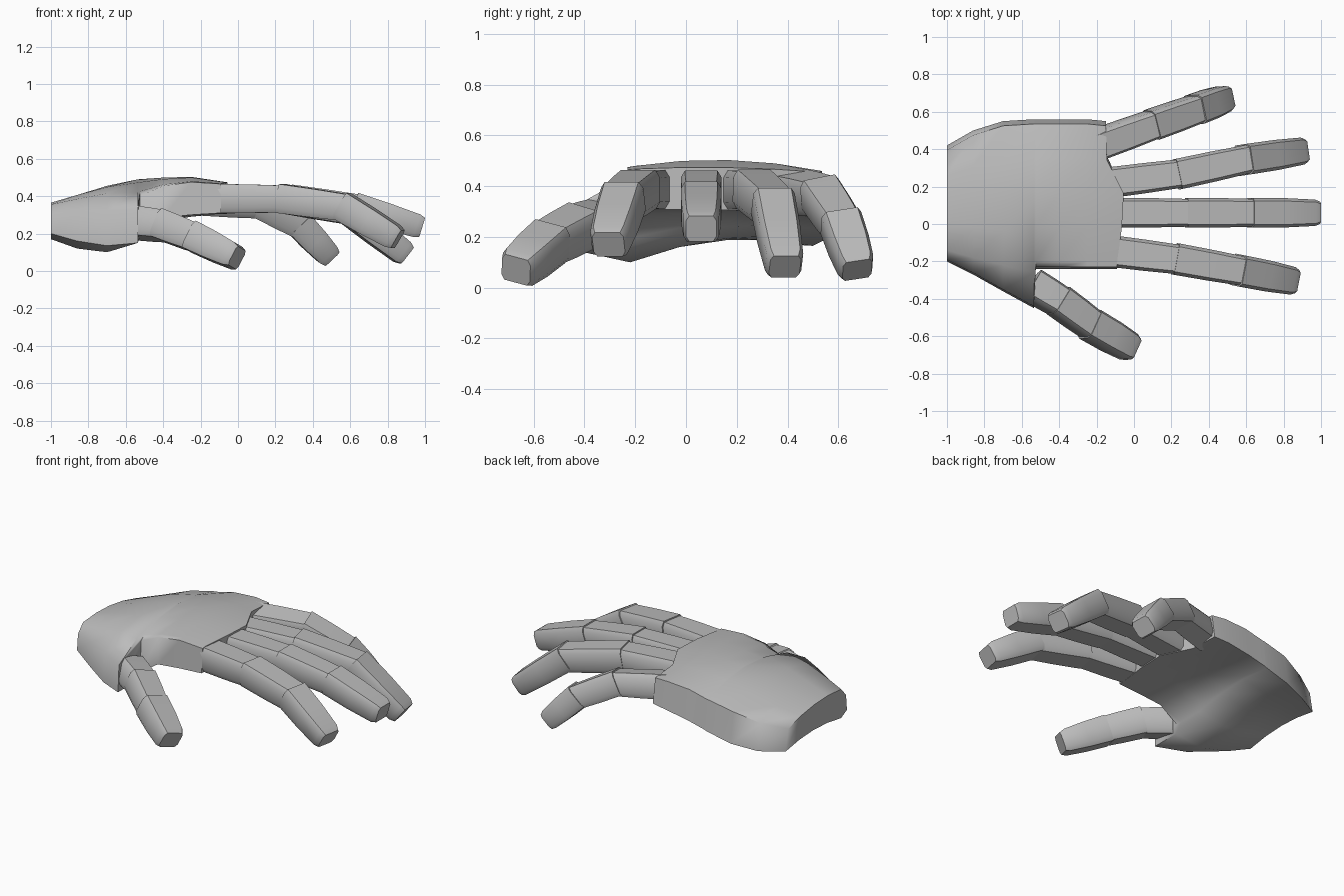
import bpy, math
from mathutils import Vector, Matrix

cube = bpy.data.objects.get("Cube")
if cube:
    bpy.data.objects.remove(cube, do_unlink=True)

grey = bpy.data.materials.new("plain_grey")
grey.use_nodes = True
grey.diffuse_color = (0.5, 0.5, 0.5, 1)
grey.node_tree.nodes["Principled BSDF"].inputs["Base Color"].default_value = (0.5, 0.5, 0.5, 1)


def loft(name, rings, angle):
    """Skin a list of equal point rings into a closed solid."""
    n = len(rings[0])
    verts = [p for ring in rings for p in ring]
    faces = []
    # end caps as strips between the two halves of the ring
    for start in (0, len(verts) - n):
        for i in range(n // 2 - 1):
            faces.append(tuple(start + k for k in (i, i + 1, n - 2 - i, n - 1 - i)))
    for r in range(len(rings) - 1):
        for i in range(n):
            j = (i + 1) % n
            faces.append((r * n + i, r * n + j, (r + 1) * n + j, (r + 1) * n + i))
    mesh = bpy.data.meshes.new(name)
    mesh.from_pydata(verts, [], faces)
    mesh.materials.append(grey)
    obj = bpy.data.objects.new(name, mesh)
    bpy.context.collection.objects.link(obj)
    bpy.ops.object.select_all(action='DESELECT')
    obj.select_set(True)
    bpy.context.view_layer.objects.active = obj
    # consistent outward normals
    bpy.ops.object.mode_set(mode='EDIT')
    bpy.ops.mesh.select_all(action='SELECT')
    bpy.ops.mesh.normals_make_consistent(inside=False)
    bpy.ops.object.mode_set(mode='OBJECT')
    bpy.ops.object.shade_smooth_by_angle(angle=math.radians(angle))
    return obj


STEPS = (0, 0.25, 0.5, 0.75, 1)
KNUCKLE_X = (-0.09, -0.09, -0.065, -0.055, -0.145, -0.15)


def palm_ring(x, edge, crest, back, dome, arch):
    """edge: thumb-side rim, crest: ridge beside it, back: outer rim; each (y, top z, bottom z)."""
    xs = x if isinstance(x, tuple) else (x,) * 6
    top = [(xs[0], edge[0] + 0.01, edge[1])]
    bottom = [(xs[0], edge[0], edge[2])]
    for t, px in zip(STEPS, xs[1:]):
        bulge = 1 - (2 * t - 1) ** 2
        y, zt, zb = (c + (b - c) * t for c, b in zip(crest, back))
        top.append((px, y - 0.025 * t, zt + dome * bulge))
        bottom.append((px, y, zb + arch * bulge))
    return top + bottom[::-1]


# Palm with the thumb pad ending abruptly where the thumb begins
loft("palm", [palm_ring(*s) for s in (
    (-1.0, (-0.2, 0.30, 0.20), (-0.14, 0.355, 0.17), (0.42, 0.305, 0.17), 0.03, 0.03),
    (-0.86, (-0.27, 0.31, 0.16), (-0.18, 0.385, 0.12), (0.50, 0.335, 0.165), 0.045, 0.045),
    (-0.7, (-0.36, 0.32, 0.135), (-0.22, 0.415, 0.10), (0.55, 0.385, 0.19), 0.055, 0.05),
    (-0.535, (-0.45, 0.32, 0.15), (-0.26, 0.42, 0.15), (0.56, 0.42, 0.23), 0.07, 0.05),
    (-0.525, (-0.24, 0.40, 0.20), (-0.2, 0.425, 0.20), (0.56, 0.42, 0.235), 0.068, 0.04),
    (-0.4, (-0.24, 0.455, 0.285), (-0.2, 0.462, 0.285), (0.56, 0.45, 0.265), 0.043, 0.02),
    (-0.25, (-0.24, 0.475, 0.30), (-0.2, 0.48, 0.30), (0.56, 0.46, 0.29), 0.033, 0.01),
    (KNUCKLE_X, (-0.24, 0.465, 0.31), (-0.2, 0.468, 0.31), (0.55, 0.455, 0.30), 0.012, 0.0),
)], 60)

# Eight-sided finger cross-section, one side mirrored to the other
SECTION = [(0.4, 0.5), (0.5, 0.32), (0.5, -0.32), (0.4, -0.5)]
SECTION += [(-u, v) for u, v in reversed(SECTION)]


def finger_ring(center, side, up, width, height):
    return [center + side * (u * width) + up * (v * height) for u, v in SECTION]


def finger(name, joints, width, height, roll=0):
    joints = [Vector(j) for j in joints]
    for k, part in enumerate(("lower", "middle", "tip")):
        a, b = joints[k], joints[k + 1]
        d = (b - a).normalized()
        side = d.cross(Vector((0, 0, 1))).normalized()
        side = Matrix.Rotation(math.radians(roll), 3, d) @ side
        up = side.cross(d)
        # each segment is a tapered sleeve; the tip closes with a small chamfer
        if part == "tip":
            plan = [(a - d * 0.02, 1, 1), (a.lerp(b, 0.45), 0.98, 0.95),
                    (b - d * 0.03, 0.88, 0.84), (b, 0.74, 0.70)]
        else:
            plan = [(a - d * 0.02, 1, 1), (a.lerp(b, 0.5), 0.98, 0.98),
                    (b + d * 0.02, 0.92, 0.92)]
        loft(f"{name}_{part}", [finger_ring(c, side, up, width * sw, height * sh)
                                for c, sw, sh in plan], 40)


finger("index_finger", [(-0.12, -0.145, 0.388), (0.24, -0.19, 0.385),
                        (0.57, -0.25, 0.34), (0.855, -0.305, 0.17)], 0.17, 0.155)
finger("middle_finger", [(-0.1, 0.06, 0.388), (0.3, 0.06, 0.385),
                         (0.64, 0.06, 0.34), (0.985, 0.06, 0.233)], 0.16, 0.15)
finger("ring_finger", [(-0.14, 0.22, 0.385), (0.25, 0.27, 0.385),
                       (0.6, 0.345, 0.32), (0.9, 0.39, 0.083)], 0.165, 0.155)
finger("little_finger", [(-0.18, 0.43, 0.38), (0.11, 0.535, 0.36),
                         (0.335, 0.615, 0.242), (0.495, 0.675, 0.07)], 0.16, 0.15, 12)
finger("thumb", [(-0.53, -0.335, 0.255), (-0.39, -0.42, 0.24),
                 (-0.22, -0.545, 0.175), (-0.005, -0.67, 0.07)], 0.17, 0.16, -15)
